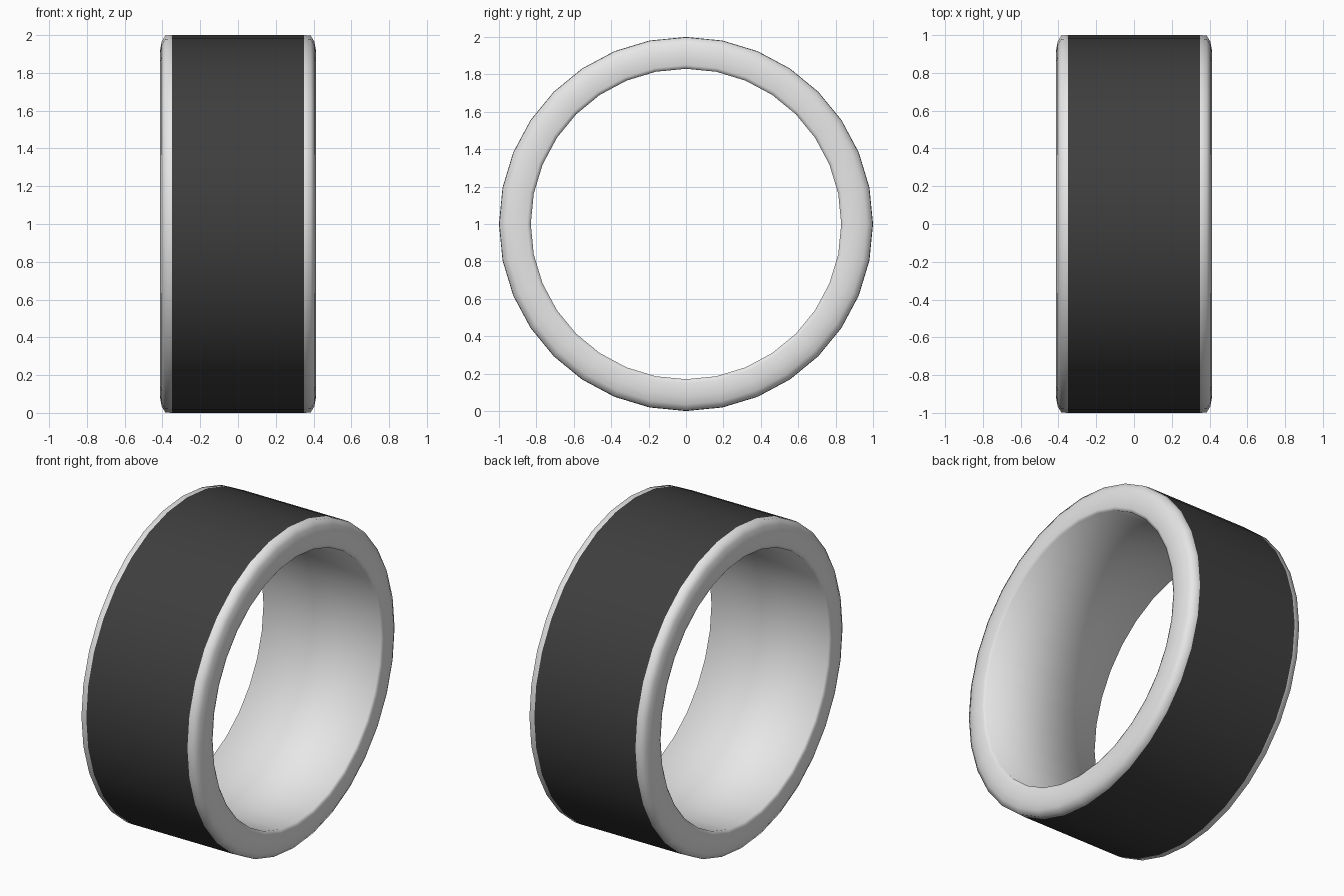
import bpy, bmesh, math

if "Cube" in bpy.data.objects:
    bpy.data.objects.remove(bpy.data.objects["Cube"])

SIDES = 32


def material(name, rgb):
    m = bpy.data.materials.new(name)
    m.diffuse_color = (*rgb, 1.0)
    m.use_nodes = True
    m.node_tree.nodes["Principled BSDF"].inputs["Base Color"].default_value = m.diffuse_color
    return m


light_grey = material("light grey", (0.8, 0.8, 0.8))
dark_rubber = material("dark rubber", (0.048, 0.048, 0.048))


def lathe(name, profile, mat, closed=False):
    """Spin an (x, radius) profile around the x axis, centred at z = 1."""
    bm = bmesh.new()
    rings = []
    for x, r in profile:
        rings.append([bm.verts.new((x, r * math.sin(2 * math.pi * i / SIDES),
                                    1 + r * math.cos(2 * math.pi * i / SIDES)))
                      for i in range(SIDES)])
    count = len(rings) if closed else len(rings) - 1
    for k in range(count):
        a, b = rings[k], rings[(k + 1) % len(rings)]
        for i in range(SIDES):
            j = (i + 1) % SIDES
            f = bm.faces.new((a[i], a[j], b[j], b[i]))
            f.smooth = True
    # Profiles run from +x to -x on the outside, so make normals point outward
    f = bm.faces[0] if hasattr(bm.faces, "ensure_lookup_table") and not bm.faces.ensure_lookup_table() else None
    bm.normal_update()
    c = f.calc_center_median()
    if f.normal.y * c.y + f.normal.z * (c.z - 1) < 0:
        bmesh.ops.reverse_faces(bm, faces=bm.faces[:])
    me = bpy.data.meshes.new(name)
    bm.to_mesh(me)
    bm.free()
    me.materials.append(mat)
    ob = bpy.data.objects.new(name, me)
    bpy.context.collection.objects.link(ob)
    return ob


# Outer tread band
lathe("tread", [(0.35, 1.0), (-0.35, 1.0)], dark_rubber)

# Rounded side lips joined by the inner wall, mirrored in x
half = [(0.35, 1.0), (0.385, 0.998), (0.404, 0.965), (0.413, 0.92),
        (0.413, 0.85), (0.405, 0.83)]
lathe("rim", half + [(-x, r) for x, r in reversed(half)], light_grey)
